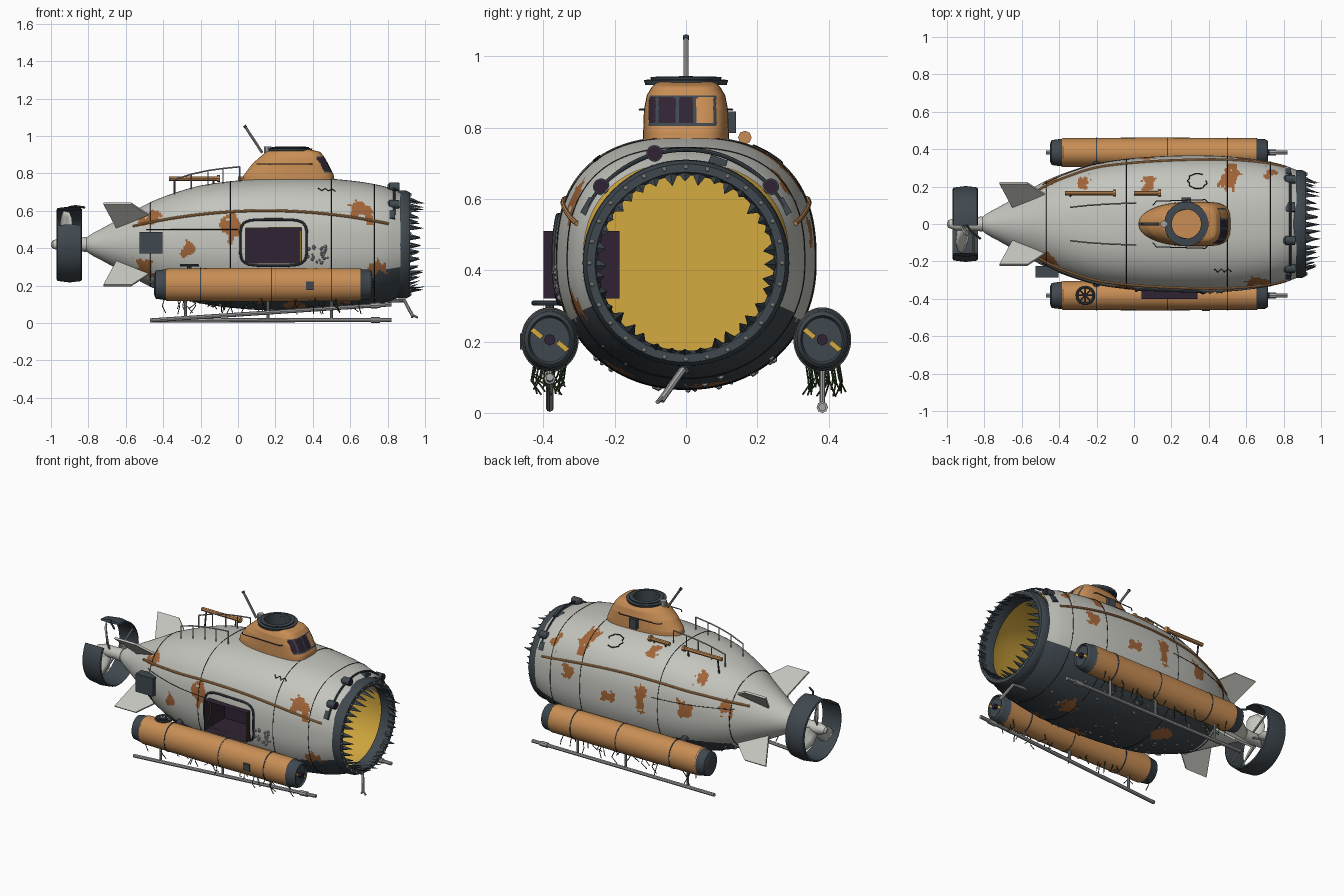
import bpy, bmesh, math, random
from math import sin, cos, pi, radians
from mathutils import Vector, Matrix, noise

random.seed(4)
if "Cube" in bpy.data.objects:
    bpy.data.objects.remove(bpy.data.objects["Cube"])


def material(name, *rgb):
    m = bpy.data.materials.new(name)
    m.use_nodes = True
    m.diffuse_color = (*rgb, 1)
    m.node_tree.nodes["Principled BSDF"].inputs["Base Color"].default_value = (*rgb, 1)
    return m


GREY = material("pale hull grey", .56, .56, .52)
SLATE = material("dark slate", .05, .065, .078)
ORANGE = material("faded orange", .58, .27, .09)
RUST = material("rust brown", .36, .13, .04)
YELLOW = material("cabin yellow", .66, .4, .05)
PURPLE = material("dark plum", .03, .017, .033)
METAL = material("bare metal", .36, .36, .37)
GREEN = material("weed green", .03, .06, .02)
BLACK = material("soot black", .012, .013, .015)


# ---- helpers ----
def finish(name, bm, *mats, smooth=True):
    me = bpy.data.meshes.new(name)
    bm.normal_update()
    bm.to_mesh(me)
    bm.free()
    for m in mats:
        me.materials.append(m)
    ob = bpy.data.objects.new(name, me)
    bpy.context.collection.objects.link(ob)
    if smooth:
        bpy.ops.object.select_all(action='DESELECT')
        bpy.context.view_layer.objects.active = ob
        ob.select_set(True)
        bpy.ops.object.shade_smooth_by_angle(angle=radians(35))
    return ob


def loft(name, rings, mats, rule=None, closed=True, caps=(), smooth=True):
    """Skin a list of point rings; rule(centre) gives a slot, or None to cut the face."""
    bm = bmesh.new()
    vs = [[bm.verts.new(p) for p in r] for r in rings]
    n = len(vs[0])
    for a, b in zip(vs, vs[1:]):
        for j in range(n if closed else n - 1):
            k = (j + 1) % n
            bm.faces.new((a[j], a[k], b[k], b[j]))
    for c in caps:
        bm.faces.new(vs[c])
    bmesh.ops.recalc_face_normals(bm, faces=bm.faces)
    for f in list(bm.faces) if rule else ():
        slot = rule(f.calc_center_median())
        if slot is None:
            bm.faces.remove(f)
        else:
            f.material_index = slot
    return finish(name, bm, *mats, smooth=smooth)


def lathe(name, profile, mats, y=0, z=.42, n=48, rule=None, caps=(0, -1), arc=(0, 360), sy=1):
    full = arc[1] - arc[0] == 360
    steps = [radians(arc[0] + (arc[1] - arc[0]) * j / (n if full else n - 1)) for j in range(n)]
    rings = [[(x, y + sy * r * cos(t), z + r * sin(t)) for t in steps] for x, r in profile]
    return loft(name, rings, mats, rule, full, caps)


def hatch_part(name, profile, mat, caps=()):
    rings = [[(.28 + r * cos(t * pi / 24), r * sin(t * pi / 24), z) for t in range(48)] for r, z in profile]
    return loft(name, rings, (mat,), caps=caps)


def tube(name, pts, r, mat, closed=False):
    cu = bpy.data.curves.new(name, 'CURVE')
    cu.dimensions, cu.bevel_depth, cu.bevel_resolution, cu.use_fill_caps = '3D', r, 2, True
    sp = cu.splines.new('POLY')
    sp.points.add(len(pts) - 1)
    for p, c in zip(sp.points, pts):
        p.co = (*c, 1)
    sp.use_cyclic_u = closed
    tmp = bpy.data.objects.new(name, cu)
    bm = bmesh.new()
    me = bpy.data.meshes.new_from_object(tmp)
    bm.from_mesh(me)
    bpy.data.objects.remove(tmp)
    bpy.data.meshes.remove(me)
    return finish(name, bm, mat)


def box(name, c, size, mat, rot=Matrix()):
    bm = bmesh.new()
    bmesh.ops.create_cube(bm, size=1, matrix=Matrix.Translation(c) @ rot @ Matrix.Diagonal((*size, 1)))
    return finish(name, bm, mat, smooth=False)


# ---- hull shape: radius along x, rounder-square shoulders on top ----
PROFILE = [(-.83, .012), (-.8, .045), (-.72, .09), (-.6, .155), (-.47, .225), (-.35, .272), (-.2, .315),
           (0, .342), (.2, .354), (.4, .355), (.55, .347), (.7, .328), (.8, .306), (.87, .28)]


def radius(x):
    p = PROFILE
    i = max(k for k in range(len(p) - 1) if k == 0 or p[k][0] <= x)
    slope = lambda a, b: (p[b][1] - p[a][1]) / (p[b][0] - p[a][0])
    s0, s1 = slope(max(i - 1, 0), i + 1), slope(i, min(i + 2, len(p) - 1))
    h = p[i + 1][0] - p[i][0]
    t = (x - p[i][0]) / h
    return ((2*t**3 - 3*t*t + 1) * p[i][1] + (t**3 - 2*t*t + t) * h * s0
            + (3*t*t - 2*t**3) * p[i + 1][1] + (t**3 - t*t) * h * s1)


def hull(x, a, off=0):
    r = radius(x) + off
    c, s = cos(radians(a)), sin(radians(a))
    n = 2 + (.55 if s > 0 else .1) * max(0, min(1, (r - .2) / .12))
    k = r * (abs(c)**n + abs(s)**n)**(-1 / n)
    return Vector((x, 1.03 * k * c, .42 + k * s))


def side(x, z, off=0):
    lo, hi = 90, 270
    for _ in range(20):
        mid = (lo + hi) / 2
        lo, hi = (mid, hi) if hull(x, mid).z > z else (lo, mid)
    return hull(x, lo, off)


BLOBS = [(hull(x, a), r) for x, a, r in (
    (-.47, 142, .055), (-.27, 184, .045), (-.04, 163, .06), (-.04, 170, .05), (.65, 148, .055), (.7, 154, .04),
    (.74, 202, .045), (-.5, 215, .055), (.5, 54, .05), (.53, 40, .05), (.73, 40, .045), (.08, 57, .04),
    (-.27, 48, .045), (.6, 15, .05), (.3, 2, .045), (.08, 14, .055), (.07, 4, .04), (-.2, 8, .05), (-.45, 20, .045),
    (.3, 245, .065), (.1, 232, .05), (-.3, 238, .05), (.55, 238, .05), (-.1, 290, .06), (.55, 280, .06))]


def in_door(c):
    return c.y < 0 and .04 < c.x < .34 and .32 < c.z < .51


def hull_paint(c):
    if in_door(c):
        return None
    wobble = noise.noise(c * 22) * .035 + noise.noise(c * 50) * .025
    if any((c - p).length + wobble < r * .88 for p, r in BLOBS):
        return 2
    return 1 if c.z < .26 + max(0, c.x - .65) * .2 and c.x > -.45 else 0


xs = [-.83 + 1.7 * i / 240 for i in range(241)]
loft("hull", [[hull(x, a * 1.8) for a in range(200)] for x in xs], (GREY, SLATE, RUST), hull_paint)
lining = loft("cabin_lining", [[hull(x, a * 3, -.022) for a in range(120)] for x in xs[117:]], (YELLOW,),
              lambda c: None if in_door(c) else 0, caps=(0,))
lining.data.flip_normals()
for i, x in enumerate((-.47, -.04, .5, .73)):
    tube(f"hull_seam_{i}", [hull(x, a * 5, .0005) for a in range(72)], .0018, BLACK, True)
for s, tag in ((-1, "right"), (1, "left")):
    mirror = lambda p: Vector((p.x, -s * p.y, p.z))
    run = [-.56 + i * .035 for i in range(40)]
    tube(tag + "_rub_rail", [mirror(side(x, .6 - .08 * ((x - .15) / .7)**2, .002)) for x in run], .007, ORANGE)
    tube(tag + "_long_seam", [mirror(side(x, .5, .0005)) for x in run[2:17]], .0018, BLACK)

# ---- open mouth with collar, rivets, teeth ----
lathe("mouth_collar", [(.84, .28), (.86, .29), (.9, .288), (.92, .278), (.92, .255), (.9, .246), (.84, .246)],
      (SLATE,), n=72, caps=())
for i in range(36):
    t = i * pi / 18 + random.uniform(-.03, .03)
    out, tan = Vector((0, cos(t), sin(t))), Vector((0, -sin(t), cos(t)))
    base = out * .252 + Vector((.895, 0, .42))
    tip = out * random.uniform(.218, .242) + Vector((random.uniform(.96, 1), 0, .42))
    rim = (tan * .021, out * .012, -tan * .021, -out * .01)
    loft(f"tooth_{i}", [[base + d for d in rim], [tip + d * .05 for d in rim]], (SLATE,), caps=(0, -1), smooth=False)
bm = bmesh.new()
for i in range(28):
    t = i * pi / 14
    bmesh.ops.create_icosphere(bm, subdivisions=1, radius=.007,
                               matrix=Matrix.Translation((.922, .27 * cos(t), .42 + .27 * sin(t))))
finish("collar_rivets", bm, GREY)

# ---- lamp bar over the mouth; one lamp has lost its glass ----
tube("lamp_bar", [(.835, .318 * cos(radians(a)), .42 + .318 * sin(radians(a))) for a in range(30, 151, 4)], .006, SLATE)
for i, a in enumerate((42, 106, 138)):
    y, z = .32 * cos(radians(a)), .42 + .32 * sin(radians(a))
    lathe(f"lamp_{i}", [(.8, .012), (.81, .023), (.86, .023), (.861, .02)], (SLATE,), y, z, 20)
    lathe(f"lamp_glass_{i}", [(.855, .02), (.864, .02)], (PURPLE,), y, z, 20)
box("broken_lamp", (.835, .09, .705), (.05, .05, .022), SLATE, Matrix.Rotation(radians(-20), 4, 'X'))
for a in (30, 150):
    y, z = .318 * cos(radians(a)), .42 + .318 * sin(radians(a))
    box("lamp_bar_foot", (.825, y, z), (.03, .02, .05), SLATE, Matrix.Rotation(radians(a), 4, 'X'))

# ---- side doorway ----
room = [[(x, y, z) for x, z in ((.04, .32), (.34, .32), (.34, .51), (.04, .51))] for y in (-.4, -.19)]
loft("door_room", room, (PURPLE,), smooth=False)
box("room_back", (.19, -.19, .415), (.3, .006, .19), PURPLE)
box("room_trim", (.333, -.33, .41), (.006, .12, .17), YELLOW)
frame = []
for k in range(48):
    c, s = cos(k * pi / 24), sin(k * pi / 24)
    q = (abs(c)**5 + abs(s)**5)**-.2
    frame.append(side(.19 + .178 * q * c, .43 + .122 * q * s, .004))
tube("door_frame", frame, .007, SLATE, True)

# ---- tower with windows, open hatch, rails and periscope ----
LEVELS = [(.74, .02, .52, .12), (.79, .03, .512, .12), (.85, .075, .483, .118), (.89, .12, .46, .11),
          (.915, .15, .44, .095), (.928, .19, .385, .08)]


def tower_ring(z):
    i = max(k for k in range(5) if LEVELS[k][0] <= z)
    lo, hi = LEVELS[i], LEVELS[i + 1]
    f = (z - lo[0]) / (hi[0] - lo[0])
    _, xb, xf, w = [p + (q - p) * f for p, q in zip(lo, hi)]
    pts = []
    for j in range(160):
        c, s = cos(j * pi / 80), sin(j * pi / 80)
        e = .55 if c > 0 else .95
        pts.append((.32 + (xf - .32 if c > 0 else .32 - xb) * math.copysign(abs(c)**e, c), w * math.copysign(abs(s)**e, s), z))
    return pts


def tower_paint(c):
    if not (.805 < c.z < .89 and c.x > .42 and -.105 < c.y < .085):
        return 0
    border = c.z < .811 or c.z > .884 or abs(abs(c.y) - .027) < .004 or abs(abs(c.y) - .081) < .004
    return 2 if border else (1 if c.y < .027 else 0)


loft("tower", [tower_ring(.74 + .188 * i / 44) for i in range(45)], (ORANGE, PURPLE, SLATE), tower_paint)
for z, r0, r1 in ((.925, .118, .1), (.933, .1, .078)):
    hatch_part("hatch_ring", ((r0 - .004, z - .006), (r0, z + .008), (r1, z + .01), (r1, z - .004)), SLATE)
hatch_part("hatch_well", ((.078, .942), (.078, .86)), SLATE)
hatch_part("hatch_floor", ((.079, .86), (.079, .866)), ORANGE, caps=(0, -1))
tube("periscope", [(.13, 0, .91), (.035, 0, 1.055)], .007, METAL)
tube("periscope_head", [(.04, 0, 1.047), (.034, 0, 1.056)], .009, SLATE)
tube("periscope_foot", [(.16, 0, .91), (.16, 0, .945)], .02, METAL)
for s, tag in ((-1, "right"), (1, "left")):
    tube(tag + "_tower_rail", [(.1, s * .1, .85), (.12, s * .122, .85), (.38, s * .13, .85), (.4, s * .11, .85)], .003, SLATE)
box("tower_box", (.28, .128, .815), (.05, .025, .06), SLATE)

# ---- deck railing and loose poles ----
for y in (-.1, .1):
    posts = [hull(x, 90 + (18 if y < 0 else -18)) for x in (-.34, -.25, -.16, -.08, .01)]
    tops = [p + Vector((0, 0, .08)) for p in posts]
    tube("deck_rail", tops, .004, METAL)
    for p, q in zip(posts, tops):
        tube("deck_post", [p, q], .0035, METAL)
for x0, x1 in ((-.37, -.1), (.0, .14)):
    tube("rusty_pole", [(x0, .165, .772), (x1, .165, .772)], .012, ORANGE)
    for x in (x0 + .03, x1 - .03):
        tube("pole_bracket", [(x, .165, .765), (x, .15, .67)], .005, SLATE)
    tube("pole_collar", [(x1 - .012, .165, .772), (x1 + .004, .165, .772)], .019, ORANGE)
box("side_locker", (-.465, -.255, .43), (.125, .06, .115), SLATE)

# ---- ballast tanks, skids and weed ----
for s, tag, nose in ((-1, "right", .1), (1, "left", .016)):
    y = s * .382
    lathe(tag + "_tank", [(-.45, .05), (-.44, .075), (-.385, .083), (-.38, .087), (.1, .09), (.655, .087),
                          (.66, .083), (.7, .08), (.712, .074), (.716, .068), (.705, .062)], (ORANGE, SLATE), y, .205, 48,
          lambda c: 0 if -.384 < c.x < .656 else 1, sy=.89)
    for i, x in enumerate((-.2, .18, .5)):
        lathe(f"{tag}_tank_band_{i}", [(x - .003, .085), (x - .003, .091), (x + .003, .091), (x + .003, .085)],
              (SLATE,), y, .205, sy=.89)
    tube(tag + "_cap_knob", [(.7, y, .205), (.725, y, .205)], .016, PURPLE)
    for d in (-1, 1):
        box(tag + "_cap_stripe", (.708, y + d * .036, .205 - d * .018), (.008, .036, .014), YELLOW,
            Matrix.Rotation(radians(-40), 4, 'X'))
    skid_z = lambda x: .014 + (nose - .014) * (x + .47) / 1.29
    tube(tag + "_skid", [(-.47, y, .014), (.82, y, nose)], .011, METAL)
    tube(tag + "_skid_foot", [(.71, y, skid_z(.71)), (.76, y, skid_z(.76))], .016, METAL)
    for x in (-.28, .16, .5):
        tube(tag + "_skid_strut", [(x, y, skid_z(x)), (x, y, .14)], .008, METAL)
    tube(tag + "_tank_bracket", [(.45, s * .3, .24), (.45, y, .24)], .02, SLATE)
    tube(tag + "_tank_bracket_rear", [(-.2, s * .22, .3), (-.2, y, .24)], .02, SLATE)
    for i in range(26):
        x, w = random.uniform(-.4, .65), y + random.uniform(-.05, .05)
        d = random.uniform(.03, .075)
        tube(f"{tag}_weed_{i}", [(x, w, .14), (x + random.uniform(-.02, .02), w * 1.02, .125 - d / 2),
                                 (x + random.uniform(-.03, .03), w + random.uniform(-.03, .03), .12 - d)], .0025, GREEN)
wheel = Vector((-.26, -.382, .308))
spokes = [Vector((.045 * cos(k * pi / 12), .045 * sin(k * pi / 12), 0)) for k in range(24)]
tube("valve_wheel", [wheel + d for d in spokes], .007, SLATE, True)
for d in spokes[:12:3]:
    tube("valve_spoke", [wheel - d, wheel + d], .004, SLATE)
tube("valve_stem", [wheel - Vector((0, 0, .03)), wheel], .012, SLATE)
box("tank_patch", (.385, -.461, .2), (.045, .009, .045), SLATE)

# ---- grabber arm ----
tube("grabber_arm", [(.8, 0, .12), (.89, -.01, .12), (.935, -.07, .035)], .01, METAL)
for d in (-.015, .015):
    tube("grabber_claw", [(.93, -.065, .045), (.945 + d, -.08, .03)], .006, METAL)

# ---- tail fins, broken duct, propeller ----
for k in range(4):
    t = radians(45 + 90 * k)
    out, tan = Vector((0, cos(t), sin(t))), Vector((0, -sin(t), cos(t))) * .006
    plan = ((-.64, .1), (-.72, .31), (-.57, .31), (-.45, .2))
    rings = [[Vector((x, 0, .42)) + out * r + tan * d for x, r in plan] for d in (-1, 1)]
    loft(f"tail_fin_{k}", rings, (GREY,), caps=(0, -1), smooth=False)
lathe("propeller_duct", [(-.97, .185), (-.965, .195), (-.9, .203), (-.84, .196), (-.835, .188), (-.9, .182), (-.97, .185)],
      (SLATE,), arc=(-212, 92), n=64, caps=())
tube("torn_duct_strip", [(-.9, .0, .62), (-.87, -.04, .625), (-.82, -.08, .618)], .006, SLATE)
lathe("propeller_hub", [(-1, .008), (-.99, .022), (-.95, .034), (-.86, .036), (-.81, .04)], (GREY,))
for k in range(3):
    t = radians(100 + 120 * k)
    out, tan = Vector((0, cos(t), sin(t))), Vector((0, -sin(t), cos(t)))
    rows = [[Vector((-.92, 0, .42)) + out * r + (tan * .8 + Vector((tw, 0, 0))) * w * d for d in (-1, -.3, .3, 1)]
            for r, w, tw in ((.02, .025, 1), (.09, .05, .7), (.15, .05, .5), (.178, .03, .4))]
    blade = loft(f"propeller_blade_{k}", rows, (GREY,), closed=False)
    blade.modifiers.new("thickness", 'SOLIDIFY').thickness = .008
for a in (-30, 30, 210):
    c, s = cos(radians(a)), sin(radians(a))
    tube("duct_stay", [(-.86, .03 * c, .42 + .03 * s), (-.86, .19 * c, .42 + .19 * s)], .006, METAL)

# ---- barnacles and cracks ----
bm = bmesh.new()
for i in range(90):
    p = side(random.uniform(.37, .48), random.uniform(.31, .42)) if i < 25 else hull(random.uniform(-.5, .75), random.uniform(225, 315))
    bmesh.ops.create_icosphere(bm, subdivisions=1, radius=random.uniform(.005, .011), matrix=Matrix.Translation(p))
finish("barnacles", bm, METAL)
tube("zigzag_crack", [hull(.43 + .018 * k, 128 + (3 if k % 2 else 0), .001) for k in range(6)], .003, BLACK)
tube("round_crack", [hull(.34 + (.045 + .01 * (k % 2)) * cos(k * pi / 9), 54 + 7 * sin(k * pi / 9), .001) for k in range(16)], .003, BLACK)
